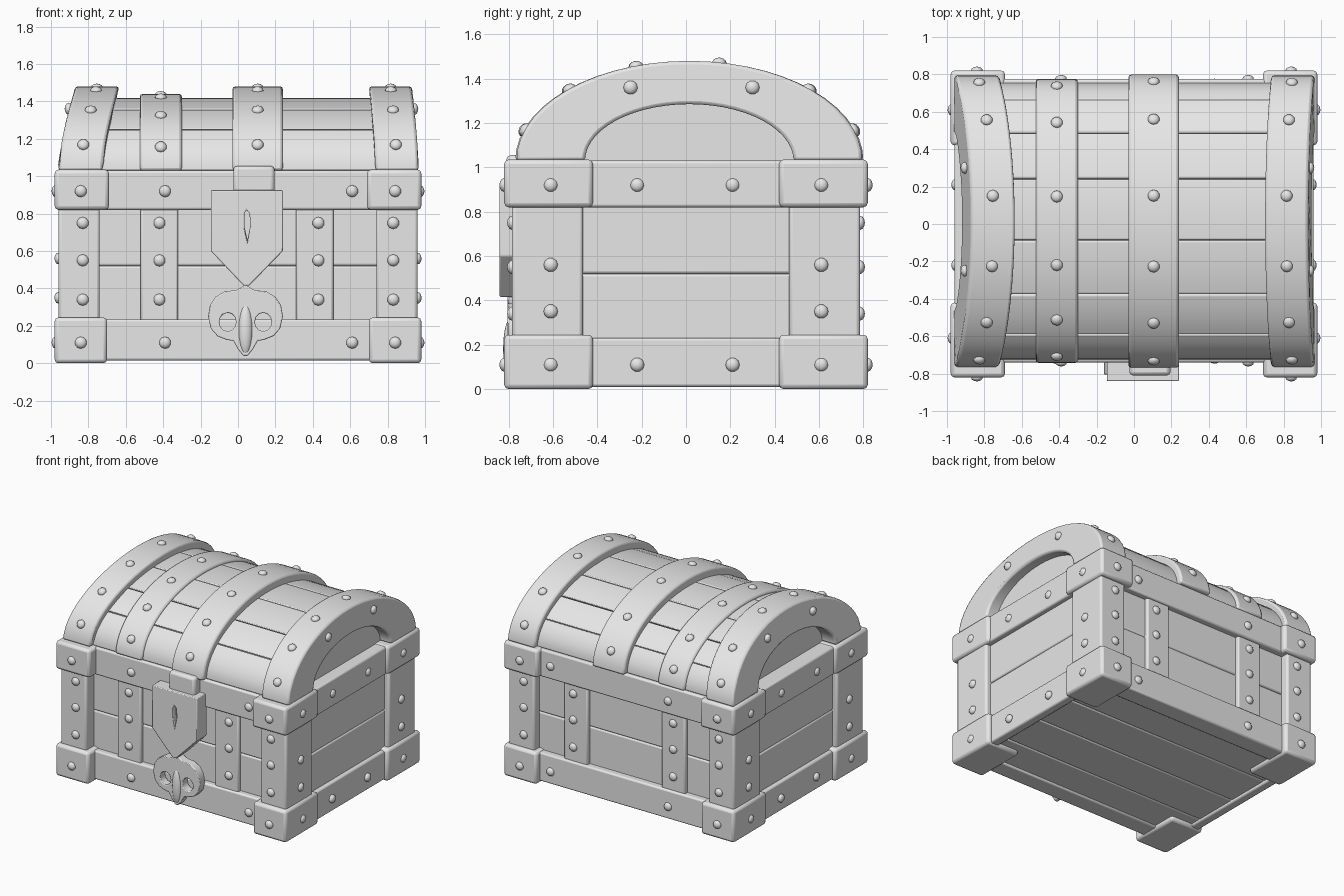
import bpy
import bmesh
from math import sin, cos, pi, radians
from mathutils import Vector, Matrix

cube = bpy.data.objects.get("Cube")
if cube:
    bpy.data.objects.remove(cube)

grey = bpy.data.materials.new("plain grey")
grey.use_nodes = True
grey.diffuse_color = (0.8, 0.8, 0.8, 1)
grey.node_tree.nodes["Principled BSDF"].inputs["Base Color"].default_value = (0.8, 0.8, 0.8, 1)

MID = 0.015     # centre of the chest body in y
LID = 1.03      # height where the lid starts


def finish(name, bm, bevel=0.012):
    """Turn a bmesh into a smooth, softly bevelled object."""
    bmesh.ops.recalc_face_normals(bm, faces=bm.faces)
    mesh = bpy.data.meshes.new(name)
    bm.to_mesh(mesh)
    bm.free()
    mesh.materials.append(grey)
    ob = bpy.data.objects.new(name, mesh)
    bpy.context.collection.objects.link(ob)
    if bevel:
        mod = ob.modifiers.new("soft edges", 'BEVEL')
        mod.width, mod.segments = bevel, 2
        mod.limit_method, mod.angle_limit = 'ANGLE', radians(40)
    bpy.ops.object.select_all(action='DESELECT')
    ob.select_set(True)
    bpy.context.view_layer.objects.active = ob
    bpy.ops.object.shade_smooth_by_angle(angle=radians(40))
    return ob


def box(name, x, y, z, bevel=0.012):
    bm = bmesh.new()
    bmesh.ops.create_cube(bm, size=1)
    for v in bm.verts:
        v.co = [lo + (c + 0.5) * (hi - lo) for c, (lo, hi) in zip(v.co, (x, y, z))]
    return finish(name, bm, bevel)


def plate(name, outlines, place, bevel=0.012):
    """Fill outlines (later ones are holes), thicken and place each point."""
    curve = bpy.data.curves.new(name, 'CURVE')
    curve.dimensions, curve.fill_mode, curve.extrude = '2D', 'BOTH', 1
    for pts in outlines:
        s = curve.splines.new('POLY')
        s.points.add(len(pts) - 1)
        s.use_cyclic_u = True
        for p, (u, v) in zip(s.points, pts):
            p.co = (u, v, 0, 1)
    tmp = bpy.data.objects.new(name, curve)
    bpy.context.collection.objects.link(tmp)
    graph = bpy.context.evaluated_depsgraph_get()
    mesh = bpy.data.meshes.new_from_object(tmp.evaluated_get(graph))
    bm = bmesh.new()
    bm.from_mesh(mesh)
    bpy.data.objects.remove(tmp)
    bpy.data.meshes.remove(mesh)
    bmesh.ops.remove_doubles(bm, verts=bm.verts, dist=0.0005)
    bmesh.ops.dissolve_limit(bm, angle_limit=0.01, verts=bm.verts, edges=bm.edges)
    for v in bm.verts:
        v.co = place(*v.co)
    return finish(name, bm, bevel)


def arc(a, b, t0=0, t1=180, n=28):
    ts = [radians(t0 + (t1 - t0) * i / n) for i in range(n + 1)]
    return [(MID + a * cos(t), LID + b * sin(t)) for t in ts]


def ring(outer, inner, t0=0, t1=180, n=28):
    return arc(*outer, t0, t1, n) + arc(*inner, t0, t1, n)[::-1]


def across(x0, x1, lean=0):
    """Place a (y, z) outline between two x values, leaning with height."""
    def place(u, v, w):
        shift = lean * max(0, (v - LID) / 0.45) ** 1.5
        return Vector((x0 + (w + 1) / 2 * (x1 - x0) + shift, u, v))
    return place


def frontal(y0, y1):
    """Place an (x, z) outline between front y0 and back y1."""
    return lambda u, v, w: Vector((u, y1 + (w + 1) / 2 * (y0 - y1), v))


# Inner body and wall planks
box("body_core", (-0.89, 0.89), (-0.67, 0.7), (0.05, 0.95), 0)
for i, (z0, z1) in enumerate([(0.15, 0.52), (0.52, 0.9)]):
    box(f"front_plank_{i}", (-0.88, 0.88), (-0.695, -0.6), (z0, z1))
    box(f"back_plank_{i}", (-0.88, 0.88), (0.6, 0.725), (z0, z1))
    for s, side in ((-1, "right"), (1, "left")):
        box(f"{side}_plank_{i}", sorted((s * 0.8, s * 0.92)), (-0.66, 0.69), (z0, z1))
for i in range(4):
    y0 = -0.69 + i * 0.35
    box(f"floor_plank_{i}", (-0.92, 0.92), (y0, y0 + 0.35), (0.03, 0.1))

# Base strips, rim and upright straps
box("front_base_strip", (-0.9, 0.9), (-0.74, -0.6), (0.015, 0.235))
box("back_base_strip", (-0.9, 0.9), (0.63, 0.775), (0.015, 0.235))
for s, side in ((-1, "right"), (1, "left")):
    box(f"{side}_base_strip", sorted((s * 0.88, s * 0.95)), (-0.7, 0.72), (0.01, 0.23))
box("lid_rim", (-0.96, 0.96), (-0.74, 0.775), (0.82, 1.03))
for x0, x1, name in ((-0.52, -0.32, "right"), (0.31, 0.51, "left")):
    box(f"front_{name}_strap", (x0, x1), (-0.725, -0.6), (0.2, 0.85))
    box(f"back_{name}_strap", (x0, x1), (0.6, 0.755), (0.2, 0.85))

# Corner posts and corner blocks
for sx in (-1, 1):
    for sy in (-1, 1):
        tag = ("front" if sy < 0 else "back") + ("_left" if sx > 0 else "_right")

        def corner(name, x, y, z, bevel):
            box(f"{tag}_{name}", sorted(sx * c for c in x), sorted(sy * c for c in y), z, bevel)
        corner("post", (0.74, 0.96), (0.465, 0.785), (0.15, 0.9), 0.015)
        corner("foot", (0.7, 0.98), (0.42, 0.82), (0, 0.245), 0.02)
        corner("rim_corner", (0.69, 0.98), (0.42, 0.82), (0.82, 1.035), 0.02)

# Lid: solid core, curved planks, end arches and two bands
plate("lid_core", [arc(0.715, 0.37)], across(-0.84, 0.87), 0)
splits = [0, 28, 50, 72, 98, 122, 145, 180]
for i, (t0, t1) in enumerate(zip(splits, splits[1:])):
    plate(f"lid_plank_{i}", [ring((0.74, 0.387), (0.66, 0.32), t0 + 0.2, t1 - 0.2, 6)],
          across(-0.78, 0.8), 0.008)
BANDS = [("right_end_arch", -0.96, -0.725, 0.09, (0.78, 0.45), (0.47, 0.255)),
         ("left_end_arch", 0.735, 0.965, -0.035, (0.78, 0.45), (0.47, 0.255)),
         ("narrow_band", -0.525, -0.3, 0, (0.76, 0.41), (0.68, 0.34)),
         ("middle_band", -0.03, 0.24, 0, (0.785, 0.45), (0.68, 0.34))]
for name, x0, x1, lean, outer, inner in BANDS:
    plate(name, [ring(outer, inner)], across(x0, x1, lean), 0.015)

# Lock plate with keyhole, and hasp above it
slot = [(0.045, 0.82), (0.035, 0.8), (0.035, 0.73), (0.05, 0.66), (0.065, 0.73), (0.062, 0.8)]
shield = [(-0.145, 0.925), (0.24, 0.925), (0.24, 0.6), (0.06, 0.415), (0.03, 0.415), (-0.145, 0.6)]
plate("lock_plate", [shield, slot], frontal(-0.84, -0.72), 0.018)
box("lock_backing", (-0.1, 0.2), (-0.8, -0.6), (0.62, 0.88))
box("hasp", (-0.025, 0.195), (-0.81, -0.7), (0.85, 1.055), 0.02)

# Ornament below the lock, with two eye holes and a beak
half = [(0, 0.42), (0.05, 0.39), (0.11, 0.385), (0.16, 0.355), (0.19, 0.31), (0.2, 0.25),
        (0.185, 0.185), (0.15, 0.145), (0.1, 0.125), (0.065, 0.12), (0.04, 0.075), (0.012, 0.04)]
CX = 0.04
outline = [(CX + x, z) for x, z in half] + [(CX - x, z) for x, z in half[:0:-1]]
eyes = [[(CX + s * 0.095 + 0.045 * cos(k * pi / 6), 0.22 + 0.05 * sin(k * pi / 6))
         for k in range(12)] for s in (-1, 1)]
plate("ornament", [outline] + eyes, frontal(-0.805, -0.74), 0.018)
bm = bmesh.new()
bmesh.ops.create_uvsphere(bm, u_segments=16, v_segments=10, radius=1,
                          matrix=Matrix.Translation((CX, -0.79, 0.18)) @ Matrix.Diagonal((0.04, 0.035, 0.14, 1)))
finish("ornament_beak", bm, 0)

# Rivets: gather point and outward direction, then build them together
rivets = []
for sy, strap_y, rim_y in ((-1, -0.725, -0.74), (1, 0.755, 0.775)):
    n = (0, sy, 0)
    for z in (0.34, 0.55, 0.75):
        rivets += [((x, strap_y, z), n) for x in (-0.42, 0.43)]
        rivets += [((x, sy * 0.785, z), n) for x in (-0.83, 0.83)]
    for z in (0.11, 0.92):
        rivets += [((x, sy * 0.82, z), n) for x in (-0.84, 0.84)]
        rivets += [((x, rim_y, z), n) for x in (-0.39, 0.61)]
for sx in (-1, 1):
    n = (sx, 0, 0)
    for y in (-0.61, 0.61):
        rivets += [((sx * 0.975, y, z), n) for z in (0.11, 0.92)]
        rivets += [((sx * 0.96, y, z), n) for z in (0.35, 0.56)]
    for y in (-0.22, 0.21):
        rivets += [((sx * 0.955, y, z), n) for z in (0.11, 0.92)]
    for y in (-0.25, 0.3):
        rivets.append(((-0.905 if sx < 0 else 0.942, y, 1.36), n))
for name, x0, x1, lean, (a, b), inner in BANDS:
    for t in map(radians, (18, 46, 80, 108, 134, 162)):
        x = (x0 + x1) / 2 + lean * sin(t) ** 1.5
        rivets.append(((x, MID + a * cos(t), LID + b * sin(t)), (0, cos(t) / a, sin(t) / b)))
bm = bmesh.new()
for p, n in rivets:
    turn = Vector((0, 0, 1)).rotation_difference(Vector(n).normalized()).to_matrix().to_4x4()
    bmesh.ops.create_icosphere(bm, subdivisions=2, radius=1,
                               matrix=Matrix.Translation(p) @ turn @ Matrix.Diagonal((0.032, 0.032, 0.022, 1)))
finish("rivets", bm, 0)
